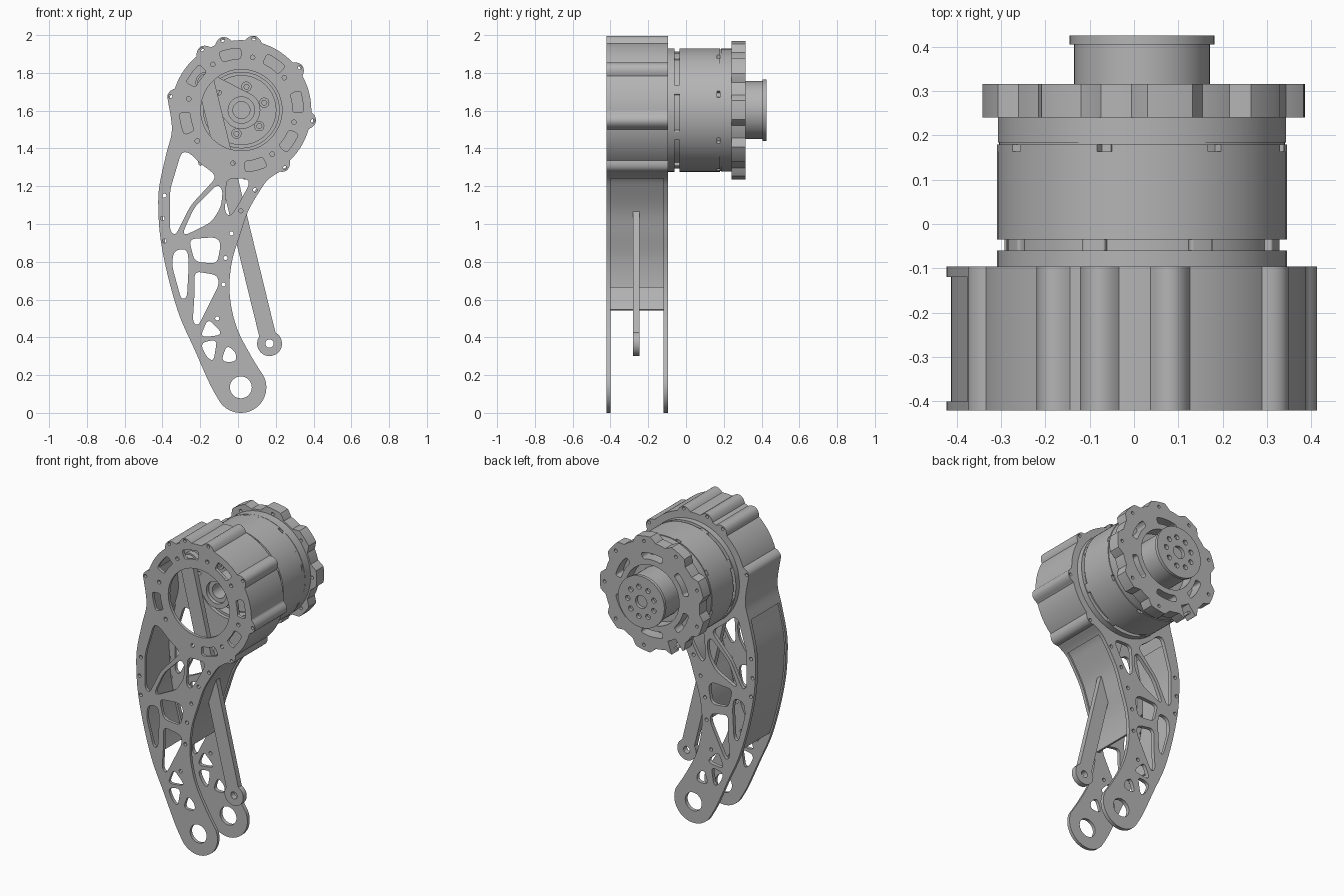
import bpy, bmesh, math
from mathutils import Vector

old = bpy.data.objects.get("Cube")
if old:
    bpy.data.objects.remove(old, do_unlink=True)

metal = bpy.data.materials.new("machined grey")
metal.use_nodes = True
GREY = (0.46, 0.46, 0.46, 1)
metal.diffuse_color = GREY
metal.node_tree.nodes["Principled BSDF"].inputs["Base Color"].default_value = GREY

AXIS = Vector((0.018, 1.603))     # motor axis in the x-z plane
ANKLE = Vector((0.015, 0.135))    # lower pivot


# ---- 2D helpers, all in the x-z plane ----
def polar(c, r, deg):
    a = math.radians(deg)
    return Vector((c[0] + r * math.cos(a), c[1] + r * math.sin(a)))


def arc(c, r, a0, a1, n):
    return [polar(c, r, a0 + (a1 - a0) * i / n) for i in range(n + 1)]


def circle(c, r, n=32):
    return arc(c, r, 0, 360, n)[:-1]


def hundredths(pts):
    return [Vector(p) * 0.01 for p in pts]


def smooth(pts, n=8):
    """Catmull-Rom curve through the points."""
    p = [pts[0]] + pts + [pts[-1]]
    out = []
    for i in range(1, len(p) - 2):
        a, b, c, d = p[i - 1:i + 3]
        for k in range(n):
            t = k / n
            out.append(0.5 * (2 * b + (c - a) * t + (2 * a - 5 * b + 4 * c - d) * t ** 2
                              + (3 * b - a - 3 * c + d) * t ** 3))
    return out + [pts[-1]]


def rounded(pts, r, n=5):
    """Closed polygon with its corners rounded."""
    out = []
    for i, b in enumerate(pts):
        a, c = pts[i - 1], pts[(i + 1) % len(pts)]
        s = b + (a - b).normalized() * min(r, 0.45 * (a - b).length)
        e = b + (c - b).normalized() * min(r, 0.45 * (c - b).length)
        for k in range(n + 1):
            t = k / n
            out.append(s * (1 - t) ** 2 + b * 2 * t * (1 - t) + e * t * t)
    return out


def arc_slot(c, r, deg, half_angle, half_width):
    outer = arc(c, r + half_width, deg - half_angle, deg + half_angle, 4)
    inner = arc(c, r - half_width, deg + half_angle, deg - half_angle, 4)
    return rounded(outer + inner, half_width * 0.8)


def link(p, q, rp, rq, sweep=90):
    """Bar outline with round ends; a sweep over 90 gives p an eye."""
    d = math.degrees(math.atan2(q[1] - p[1], q[0] - p[0]))
    return arc(p, rp, d + 180 - sweep, d + 180 + sweep, 24) + arc(q, rq, d - 90, d + 90, 16)


def strip(path, inset, thick):
    """Wall outline following a path on its inner side."""
    def shift(dist):
        out = []
        for i, p in enumerate(path):
            t = (path[min(i + 1, len(path) - 1)] - path[max(i - 1, 0)]).normalized()
            out.append(p + Vector((-t.y, t.x)) * dist)
        return out
    return shift(inset) + shift(inset + thick)[::-1]


def plate(name, y0, y1, outline, holes=()):
    """Filled outline with holes, extruded from y0 to y1."""
    cu = bpy.data.curves.new(name, 'CURVE')
    cu.dimensions, cu.fill_mode, cu.extrude = '2D', 'BOTH', (y1 - y0) / 2
    for loop in [outline, *holes]:
        sp = cu.splines.new('POLY')
        sp.points.add(len(loop) - 1)
        for pt, p in zip(sp.points, loop):
            pt.co = (p[0], p[1], 0, 1)
        sp.use_cyclic_u = True
    tmp = bpy.data.objects.new(name + "_curve", cu)
    bpy.context.collection.objects.link(tmp)
    dg = bpy.context.evaluated_depsgraph_get()
    me = bpy.data.meshes.new_from_object(tmp.evaluated_get(dg))
    bpy.data.objects.remove(tmp, do_unlink=True)
    bm = bmesh.new()
    bm.from_mesh(me)
    bmesh.ops.remove_doubles(bm, verts=bm.verts, dist=1e-5)
    for v in bm.verts:
        v.co = (v.co.x, (y0 + y1) / 2 - v.co.z, v.co.y)
    bmesh.ops.recalc_face_normals(bm, faces=bm.faces)
    bm.to_mesh(me)
    bm.free()
    me.name = name
    me.materials.clear()
    me.materials.append(metal)
    me.shade_smooth()
    me.set_sharp_from_angle(angle=math.radians(30))
    ob = bpy.data.objects.new(name, me)
    bpy.context.collection.objects.link(ob)
    return ob


# ---- leg outline: eared ring, curved shin, round ankle ----
EARS = (-53, -8.6, 36, 80, 105, 123, 169)


def ring_radius(deg):
    d = min(abs(deg - e) for e in EARS)
    return 0.37 + 0.029 * max(0, 1 - (d / 7) ** 2)


ring = [polar(AXIS, ring_radius(a), a) for a in range(-58, 173, 1)]
ankle = arc(ANKLE, 0.135, 215, 385, 32)
left = smooth([ring[-1]] + hundredths([(-35, 150), (-38, 137), (-41.5, 121), (-42.2, 109), (-41, 92),
              (-37, 72), (-31, 51.5), (-23, 33.5), (-15, 15.5)]) + [ankle[0]])
right = smooth([ankle[-1]] + hundredths([(7, 30), (0, 43.5), (-3.5, 56), (-4.5, 68), (-3, 81), (1, 94),
               (5.5, 107), (12.5, 119), (16.5, 124)]) + [ring[0]])
outline = ring[:-1] + left[:-1] + ankle[:-1] + right[:-1]

# lightening pockets between the struts
pockets = [
    [(-30, 138), (-36, 118), (-36, 96), (-33, 94), (-25, 110), (-12, 124), (-13, 127), (-20, 132), (-26, 138)],
    [(-11, 121), (-8, 118), (-9, 109), (-14, 101), (-28, 94), (-29, 96), (-23, 109)],
    [(-6, 124), (5, 124), (6, 121), (0, 110), (-4, 104), (-7, 106)],
    [(-34, 86), (-27, 87), (-26, 80), (-27, 61), (-30, 60), (-35, 78)],
    [(-26, 92), (-12, 93), (-9, 90), (-11, 79), (-23, 80)],
    [(-23, 75), (-11, 73), (-10, 68), (-21, 46), (-24, 48), (-23, 63)],
    [(-16, 50), (-9, 43), (-10, 41), (-20, 40)],
    [(-20, 37), (-11, 39), (-13, 27), (-17, 30)],
    [(-6, 36), (-1, 32), (-1, 27), (-9, 27)]]
screws = [(-39, 115), (-40, 103), (-39, 91), (9, 118), (1.5, 107), (-3.5, 95), (-6.6, 82), (-7.7, 68), (-11, 50)]
leg_holes = [rounded(hundredths(p), 0.035) for p in pockets]
leg_holes += [circle(p, 0.011, 14) for p in hundredths(screws)]
leg_holes += [circle(polar(AXIS, 0.383, e), 0.01, 14) for e in EARS]
leg_holes += [circle(ANKLE, 0.058), circle(AXIS, 0.215, 64)]
ring_holes = [arc_slot(AXIS, 0.3, a, 10.5, 0.028) for a in (8, 55, 101, 143, 193, 284, 327)]
ring_holes += [circle(polar(AXIS, 0.285, a), 0.012, 14) for a in (37, 78, 122, 168, 215, 261, 305, 347)]

plate("front_leg_plate", -0.42, -0.4, outline, leg_holes + ring_holes)
plate("rear_leg_plate", -0.12, -0.096, outline, leg_holes)

# walls between the plates
shell = [p for p in right[:-1] if p.y > 1.24] + ring + [p for p in left[1:] if p.y > 1.38]
plate("ring_shell", -0.4, -0.12, strip(shell, 0, 0.015))
plate("left_shin_wall", -0.4, -0.12, strip([p for p in left if 0.53 < p.y < 1.4], 0.01, 0.012))
plate("right_shin_wall", -0.4, -0.12, strip([p for p in right if 0.65 < p.y < 1.25], 0.01, 0.012))

# push rod and the crank that drives it
rod_low, rod_top = Vector((0.167, 0.367)), Vector((-0.17, 1.75))
plate("push_rod", -0.28, -0.245, link(rod_low, rod_top, 0.066, 0.045, 138),
      [circle(rod_low, 0.022), circle(rod_top, 0.015)])
plate("crank", -0.245, -0.21, link(AXIS, rod_top, 0.1, 0.055),
      [circle(AXIS, 0.07), circle(polar(AXIS, 0.15, 142), 0.012), circle(polar(AXIS, 0.19, 142), 0.012)])
plate("crank_hub", -0.22, -0.05, circle(AXIS, 0.085, 48), [circle(AXIS, 0.045)])

# motor body, stacked along its axis
bore = [circle(AXIS, 0.2, 64)]
plate("motor_front_ring", -0.097, -0.06, circle(AXIS, 0.327, 96), bore)
plate("motor_groove", -0.06, -0.035, circle(AXIS, 0.305, 96), bore)
for i in range(8):
    plate("groove_rib", -0.06, -0.035, arc_slot(AXIS, 0.31, 20 + 45 * i, 5, 0.012))
plate("motor_body", -0.035, 0.163, circle(AXIS, 0.327, 96))
notched = [polar(AXIS, 0.31 if abs((a - 15 + 22) % 45 - 22) < 2.6 else 0.327, a) for a in range(360)]
plate("motor_notched_band", 0.163, 0.179, notched)
plate("motor_seam", 0.179, 0.184, circle(AXIS, 0.322, 96))
plate("motor_rear_collar", 0.184, 0.24, circle(AXIS, 0.325, 96))

# rotor face inside the ring
plate("rotor_disc", -0.06, -0.035, circle(AXIS, 0.185, 64))
for i in range(6):
    c = polar(AXIS, 0.127, 18 + 60 * i)
    plate("rotor_bolt", -0.075, -0.06, circle(c, 0.027, 20), [circle(c, 0.014, 6)])


# scalloped rear flange with a cable notch
def flange_radius(deg):
    if abs(deg - 241) < 7:
        return 0.285
    d = abs((deg - 80 + 20) % 40 - 20)
    return 0.335 + 0.032 * min(1, max(0, (14 - d) / 6))


flange_holes = [arc_slot(AXIS, 0.245, 30 + 60 * i, 17, 0.02) for i in range(6)]
flange_holes += [circle(polar(AXIS, 0.335, a), 0.01, 14) for a in range(0, 360, 40)]
flange_holes.append(circle(AXIS, 0.19, 64))
plate("rear_flange", 0.24, 0.315, [polar(AXIS, flange_radius(a), a) for a in range(360)], flange_holes)

# output hub
cap_holes = [circle(AXIS, 0.04)] + [circle(polar(AXIS, 0.095, 40 * i), 0.016, 16) for i in range(9)]
plate("output_hub", 0.235, 0.405, circle(AXIS, 0.153, 64))
plate("output_cap", 0.405, 0.425, circle(AXIS, 0.163, 64), cap_holes)
